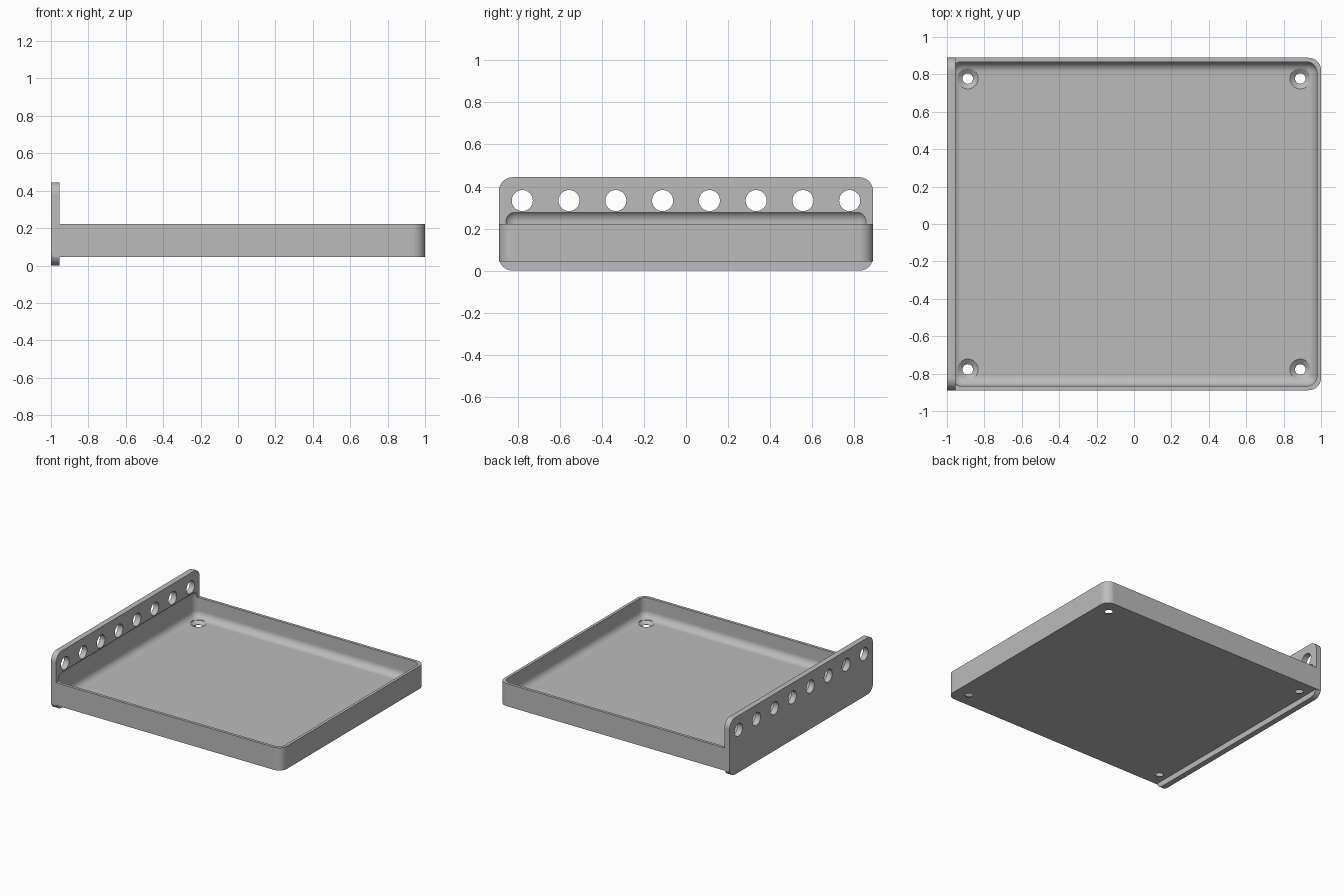
import bpy
import bmesh
from math import radians
from mathutils import Matrix, Vector

cube = bpy.data.objects.get("Cube")
if cube:
    bpy.data.objects.remove(cube)

U = 2 / 90                      # one design unit: wall and floor thickness
HALF_Y = 40 * U                 # half the width of tray and plate
PLATE_IN = -1 + 2 * U           # inner face of the upright plate
FLOOR, BASE, RIM, TOP = 3 * U, 2 * U, 10 * U, 20 * U

grey = bpy.data.materials.new("light_grey")
grey.use_nodes = True
colour = (0.5, 0.5, 0.5, 1)
grey.diffuse_color = colour
grey.node_tree.nodes["Principled BSDF"].inputs["Base Color"].default_value = colour


def add_object(name, bm):
    mesh = bpy.data.meshes.new(name)
    bmesh.ops.recalc_face_normals(bm, faces=bm.faces)
    bm.to_mesh(mesh)
    bm.free()
    mesh.materials.append(grey)
    obj = bpy.data.objects.new(name, mesh)
    bpy.context.collection.objects.link(obj)
    return obj


def rounded_box(name, low, high, radius, pick, segments=10):
    """Box between two corners, with the picked edges rounded."""
    low, high = Vector(low), Vector(high)
    bm = bmesh.new()
    bmesh.ops.create_cube(bm, size=1)
    for v in bm.verts:
        v.co = (low + high) / 2 + v.co * (high - low)
    edges = [e for e in bm.edges if pick(e)]
    bmesh.ops.bevel(bm, geom=edges, offset=radius, segments=segments,
                    profile=0.5, affect='EDGES')
    return add_object(name, bm)


def runs_along(edge, axis):
    return abs((edge.verts[0].co - edge.verts[1].co)[axis]) > 1e-4


def boolean(obj, other, operation):
    """Apply a boolean and remove the helper."""
    mod = obj.modifiers.new("cut", 'BOOLEAN')
    mod.operation, mod.object, mod.solver = operation, other, 'EXACT'
    bpy.context.view_layer.update()
    graph = bpy.context.evaluated_depsgraph_get()
    mesh = bpy.data.meshes.new_from_object(obj.evaluated_get(graph))
    obj.modifiers.clear()
    obj.data = mesh
    bpy.data.objects.remove(other)


# Tray block with two rounded corners, away from the plate
tray = rounded_box("tray_with_mounting_plate", (-1 + U / 2, -HALF_Y, BASE), (1, HALF_Y, RIM), 3 * U,
                   lambda e: runs_along(e, 2) and e.verts[0].co.x > 0)

# Upright plate with four rounded corners
plate = rounded_box("mounting_plate", (-1, -HALF_Y, 0), (PLATE_IN, HALF_Y, TOP), 3 * U,
                    lambda e: runs_along(e, 0))
boolean(tray, plate, 'UNION')

# Fully rounded cavity, which also leaves a shallow recess in the plate
cavity = rounded_box("cavity_cutter", (-1 + U, -HALF_Y + U, FLOOR),
                     (1 - U, HALF_Y - U, FLOOR + 10 * U), 2.5 * U, lambda e: True)
boolean(tray, cavity, 'DIFFERENCE')

# Row of eight round holes through the plate
bm = bmesh.new()
for i in range(8):
    place = Matrix.Translation((-1, (i - 3.5) * 10 * U, 15 * U))
    bmesh.ops.create_cone(bm, cap_ends=True, segments=40, radius1=0.05, radius2=0.05,
                          depth=0.2, matrix=place @ Matrix.Rotation(radians(90), 4, 'Y'))
boolean(tray, add_object("plate_hole_cutter", bm), 'DIFFERENCE')


# Four countersunk screw holes in the floor, each turned from a profile
PROFILE = [(0, 0), (0.028, 0), (0.028, BASE + 0.001), (2.5 * U, FLOOR), (2.5 * U, 0.12), (0, 0.12)]
bm = bmesh.new()
for x in (-40 * U, 40 * U):
    for y in (-35 * U, 35 * U):
        verts = [bm.verts.new((x + r, y, z)) for r, z in PROFILE]
        edges = [bm.edges.new(pair) for pair in zip(verts, verts[1:])]
        bmesh.ops.spin(bm, geom=verts + edges, cent=(x, y, 0), axis=(0, 0, 1),
                       angle=radians(360), steps=32)
bmesh.ops.remove_doubles(bm, verts=bm.verts, dist=1e-5)
boolean(tray, add_object("screw_hole_cutter", bm), 'DIFFERENCE')

# Smooth fillets and holes, crisp flat faces
bpy.ops.object.select_all(action='DESELECT')
tray.select_set(True)
bpy.context.view_layer.objects.active = tray
bpy.ops.object.shade_smooth_by_angle(angle=radians(25))
normals = tray.modifiers.new("even_normals", 'WEIGHTED_NORMAL')
normals.keep_sharp = True
